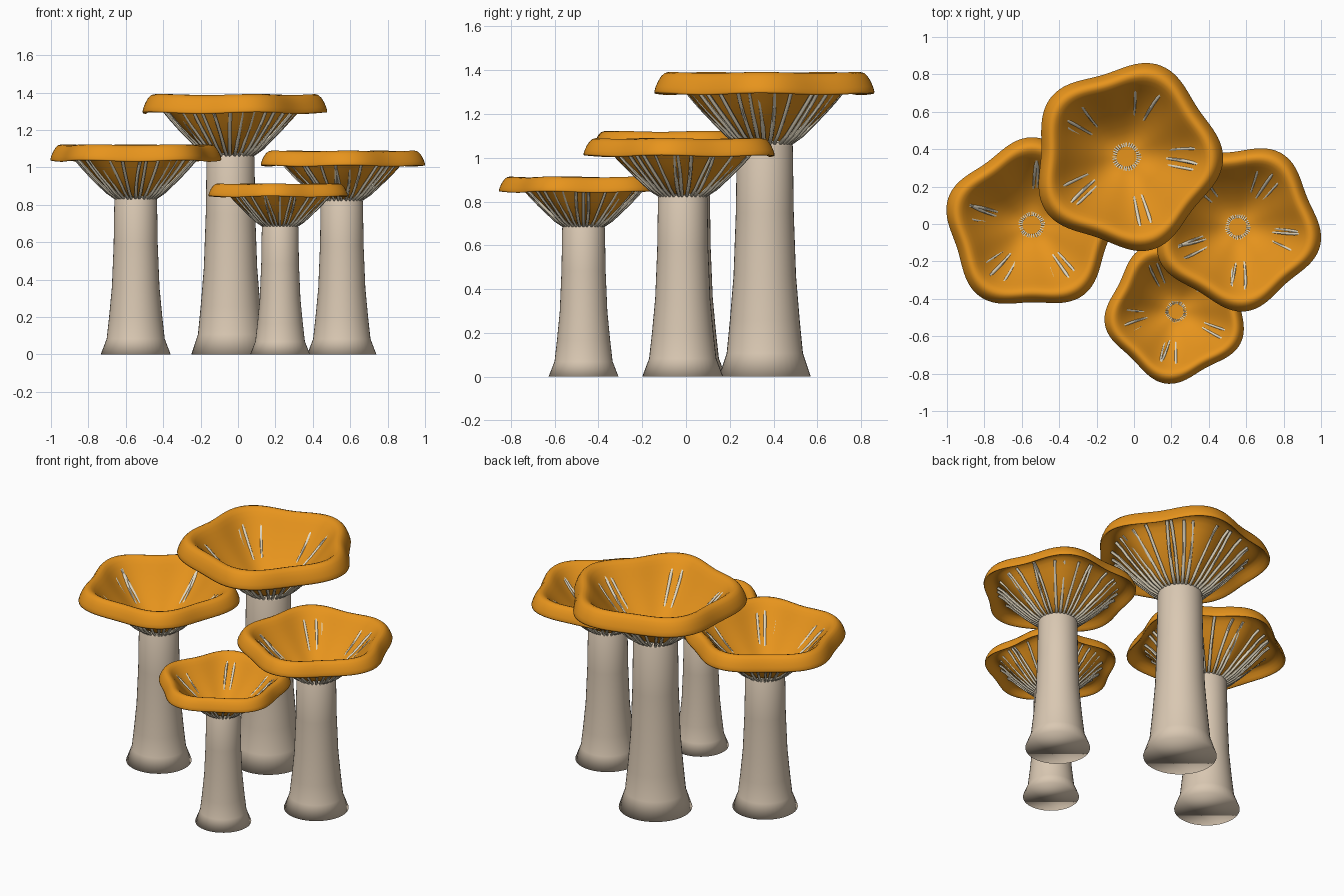
import bpy, bmesh, math, random
from mathutils import Vector

random.seed(4)
cube = bpy.data.objects.get("Cube")
if cube:
    bpy.data.objects.remove(cube, do_unlink=True)


def material(name, rgb):
    m = bpy.data.materials.new(name)
    m.use_nodes = True
    m.diffuse_color = (*rgb, 1)
    m.node_tree.nodes["Principled BSDF"].inputs["Base Color"].default_value = (*rgb, 1)
    return m


ORANGE = material("golden orange", (0.81, 0.3, 0.012))
STEM = material("pale stem", (0.7, 0.58, 0.45))
GILL = material("cream gills", (0.78, 0.7, 0.54))

LOBES = 5
SEGMENTS = 60
GILLS = 32

# Profiles as (radius, height); the cap runs from the bowl floor over the lip to the underside
STEM_PROFILE = [(1, 0), (0.83, 0.1), (0.76, 0.24), (0.68, 0.43), (0.63, 0.7),
                (0.61, 0.985), (0.58, 1)]
CAP_PROFILE = [(0.08, 0.02), (0.14, 0.02), (0.26, 0.05), (0.45, 0.195), (0.65, 0.41),
               (0.77, 0.575), (0.84, 0.655), (0.91, 0.66), (0.97, 0.57), (1.01, 0.455),
               (0.99, 0.44), (0.92, 0.53), (0.84, 0.58), (0.75, 0.52), (0.65, 0.388),
               (0.45, 0.175), (0.26, 0.02), (0.14, -0.01), (0.08, -0.01)]
GILL_PROFILE = [(0.11, 0.016), (0.15, 0.018), (0.25, -0.008), (0.35, 0.065), (0.45, 0.165),
                (0.56, 0.278), (0.65, 0.378), (0.72, 0.462), (0.8, 0.53)]


def lathe(name, profile, place, count, mat):
    """Revolve a profile with closed ends; place(radius, height, angle) gives the position."""
    bm = bmesh.new()
    rings = [[bm.verts.new(place(r, z, math.tau * i / count)) for i in range(count)]
             for r, z in profile]
    for a, b in zip(rings, rings[1:]):
        for i in range(count):
            j = (i + 1) % count
            bm.faces.new((a[i], a[j], b[j], b[i]))
    bm.faces.new(rings[0])
    bm.faces.new(rings[-1])
    bmesh.ops.recalc_face_normals(bm, faces=bm.faces)
    mesh = bpy.data.meshes.new(name)
    bm.to_mesh(mesh)
    bm.free()
    mesh.materials.append(mat)
    mesh.shade_smooth()
    obj = bpy.data.objects.new(name, mesh)
    bpy.context.collection.objects.link(obj)
    return obj


def mushroom(name, x, y, height, base, radius, rise, phase):
    phase = math.radians(phase)

    # Flared stem
    def stem_place(r, z, a):
        return Vector((x + base * r * math.cos(a), y + base * r * math.sin(a), height * z))
    lathe(name + "_stem", STEM_PROFILE, stem_place, 40, STEM)

    # Wavy funnel cap with a turned-down lip
    def cap_place(r, z, a):
        wave = math.cos(LOBES * (a - phase))
        ripple = 0.008 * math.sin(2 * a + phase) * r
        rr = radius * r * (1 + 0.065 * wave + ripple)
        zz = height + radius * rise * (z + 0.01 * wave * r ** 4)
        return Vector((x + rr * math.cos(a), y + rr * math.sin(a), zz))
    cap = lathe(name + "_cap", CAP_PROFILE, cap_place, SEGMENTS, ORANGE)
    sub = cap.modifiers.new("Rounding", "SUBSURF")
    sub.levels = sub.render_levels = 1

    # Gill ridges running up the underside, showing through the bowl at the lobes
    curve = bpy.data.curves.new(name + "_gills", "CURVE")
    curve.dimensions = "3D"
    curve.bevel_depth = 0.019 * radius
    curve.bevel_resolution = 1
    curve.use_fill_caps = True
    for i in range(GILLS):
        angle = math.tau * i / GILLS + random.uniform(-0.03, 0.03)
        bend = random.uniform(-0.18, 0.18)
        spline = curve.splines.new("POLY")
        spline.points.add(len(GILL_PROFILE) - 1)
        for point, (r, z) in zip(spline.points, GILL_PROFILE):
            a = angle + bend * r * r
            point.co = (x + radius * r * math.cos(a), y + radius * r * math.sin(a),
                        height + radius * rise * z, 1)
            point.radius = 0.6 if r < 0.2 else 1
    curve.materials.append(GILL)
    gills = bpy.data.objects.new(name + "_gills", curve)
    bpy.context.collection.objects.link(gills)
    bpy.ops.object.select_all(action="DESELECT")
    gills.select_set(True)
    bpy.context.view_layer.objects.active = gills
    bpy.ops.object.convert(target="MESH")
    bpy.ops.object.shade_smooth_by_angle(angle=math.radians(60))


# name, x, y, stem height, base radius, cap radius, cap rise, lobe direction
mushroom("tall_mushroom", -0.04, 0.36, 1.07, 0.21, 0.488, 1.0, -2)
mushroom("right_mushroom", -0.547, -0.005, 0.84, 0.187, 0.443, 0.97, 18)
mushroom("left_mushroom", 0.555, -0.015, 0.83, 0.185, 0.428, 0.92, -13)
mushroom("front_mushroom", 0.225, -0.468, 0.69, 0.16, 0.365, 0.93, -26)
